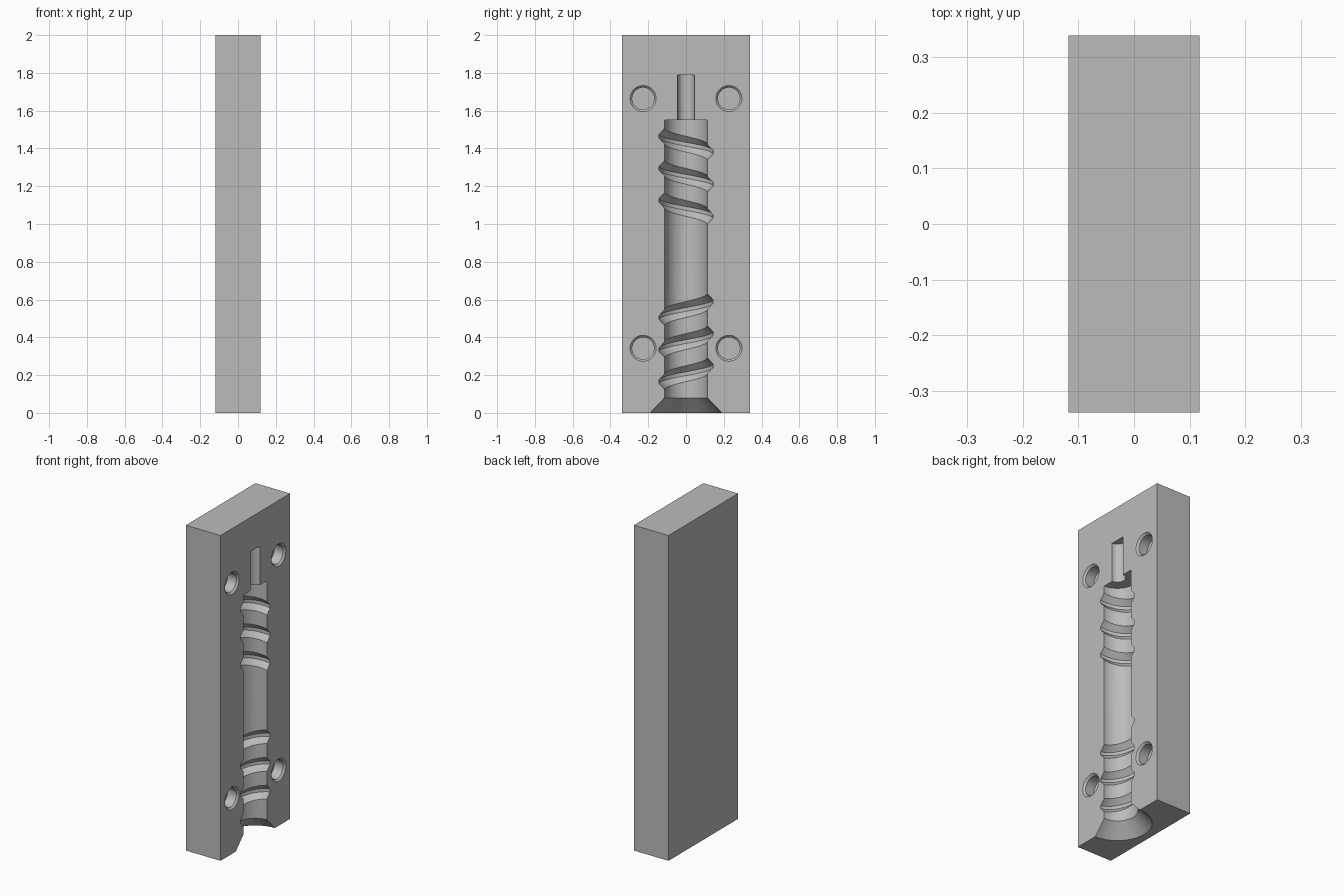
import bpy, bmesh
from math import pi, cos, sin, radians
from mathutils import Matrix

cube = bpy.data.objects.get("Cube")
if cube:
    bpy.data.objects.remove(cube, do_unlink=True)

HALF_X, HALF_Y, HEIGHT = 0.118, 0.338, 2.0
PITCH = 0.17

grey = bpy.data.materials.new("mould_grey")
grey.use_nodes = True
colour = (0.5, 0.5, 0.5, 1)
grey.diffuse_color = colour
grey.node_tree.nodes["Principled BSDF"].inputs["Base Color"].default_value = colour


def make_object(name, bm):
    bmesh.ops.recalc_face_normals(bm, faces=bm.faces)
    mesh = bpy.data.meshes.new(name)
    bm.to_mesh(mesh)
    bm.free()
    mesh.materials.append(grey)
    obj = bpy.data.objects.new(name, mesh)
    bpy.context.collection.objects.link(obj)
    return obj


def skin(name, rings, closed_ring=True):
    """Join successive closed rings of points and cap both ends."""
    bm = bmesh.new()
    loops = [[bm.verts.new(p) for p in ring] for ring in rings]
    n = len(loops[0])
    for a, b in zip(loops, loops[1:]):
        for i in range(n):
            j = (i + 1) % n
            bm.faces.new((a[i], a[j], b[j], b[i]))
    bm.faces.new(loops[0])
    bm.faces.new(loops[-1])
    return make_object(name, bm)


def lathe(name, profile, matrix, sides=48):
    """Turn (radius, height) pairs around local z."""
    angles = [2 * pi * i / sides for i in range(sides)]
    rings = [[(r * cos(a), r * sin(a), h) for a in angles] for r, h in profile]
    obj = skin(name, rings)
    obj.data.transform(matrix)
    return obj


def thread_groove(name, middle, rise):
    """Half turn of a trapezoid thread swept along a helix."""
    section = [(0.1, -0.056), (0.143, -0.01), (0.143, 0.01), (0.1, 0.056)]
    rings = []
    for degrees in range(-104, 105, 8):
        a = radians(degrees)
        z = middle + rise * a / pi
        rings.append([(HALF_X - r * cos(a), r * sin(a), z + h) for r, h in section])
    return skin(name, rings)


# Block
bm = bmesh.new()
bmesh.ops.create_cube(bm, size=1)
bmesh.ops.scale(bm, vec=(2 * HALF_X, 2 * HALF_Y, HEIGHT), verts=bm.verts)
bmesh.ops.translate(bm, vec=(0, 0, HEIGHT / 2), verts=bm.verts)
block = make_object("mould_half", bm)

# Funnel, main bore and narrow pin channel
cutters = [lathe("bore_cutter",
                 [(0.209, -0.02), (0.113, 0.08), (0.113, 1.55), (0.045, 1.55), (0.045, 1.79)],
                 Matrix.Translation((HALF_X, 0, 0)))]

# Opposite-handed threads at the two ends
for start, rise in ((0.2075, PITCH / 2), (1.0825, -PITCH / 2)):
    for i in range(3):
        cutters.append(thread_groove("thread_cutter", start + PITCH * i, rise))

# Chamfered locating holes
for y in (-0.227, 0.227):
    for z in (0.342, 1.664):
        place = Matrix.Translation((HALF_X, y, z)) @ Matrix.Rotation(pi / 2, 4, "Y")
        cutters.append(lathe("hole_cutter",
                             [(0.058, -0.07), (0.058, -0.011), (0.079, 0.01)], place, 40))

# Carve everything out of the block
bpy.context.view_layer.objects.active = block
for cutter in cutters:
    mod = block.modifiers.new("carve", "BOOLEAN")
    mod.operation, mod.solver, mod.object = "DIFFERENCE", "EXACT", cutter
    bpy.ops.object.modifier_apply(modifier=mod.name)
    bpy.data.objects.remove(cutter, do_unlink=True)

block.select_set(True)
bpy.ops.object.shade_smooth_by_angle(angle=radians(12))
